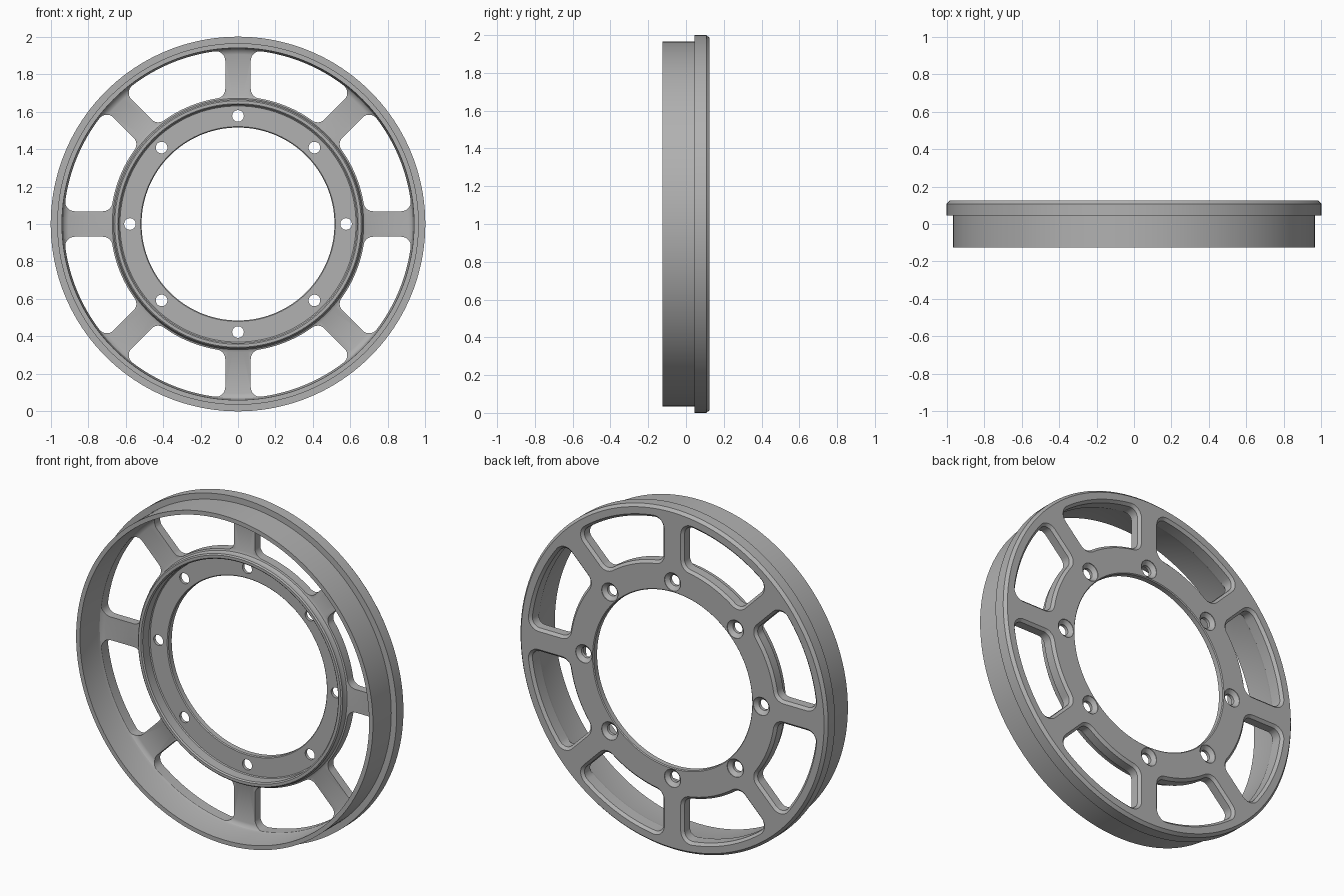
import bpy, bmesh, math
from mathutils import Vector

if "Cube" in bpy.data.objects:
    bpy.data.objects.remove(bpy.data.objects["Cube"])

SPOKES = 8
STEP = math.tau / SPOKES

metal = bpy.data.materials.new("grey metal")
metal.use_nodes = True
grey = (0.44, 0.44, 0.44, 1)
metal.diffuse_color = grey
metal.node_tree.nodes["Principled BSDF"].inputs["Base Color"].default_value = grey


def place(radius, angle, y):
    """Point on the wheel, whose axle runs along y at height 1."""
    return (radius * math.cos(angle), y, 1 + radius * math.sin(angle))


def bridge(bm, rings, closed=False):
    """Join successive rings of vertices; cap the ends unless closed."""
    pairs = list(zip(rings, rings[1:]))
    if closed:
        pairs.append((rings[-1], rings[0]))
    for a, b in pairs:
        n = len(a)
        for i in range(n):
            j = (i + 1) % n
            bm.faces.new((a[i], a[j], b[j], b[i]))
    if not closed:
        bm.faces.new(rings[0])
        bm.faces.new(rings[-1])


def finish(bm, name):
    bmesh.ops.recalc_face_normals(bm, faces=bm.faces[:])
    mesh = bpy.data.meshes.new(name)
    bm.to_mesh(mesh)
    bm.free()
    mesh.materials.append(metal)
    obj = bpy.data.objects.new(name, mesh)
    bpy.context.collection.objects.link(obj)
    return obj


def window_outline(grow):
    """Rounded opening between two spokes, as 2D points, offset by grow."""
    half, inner, outer, fillet = 0.068, 0.68, 0.93, 0.05
    side = half + fillet
    pts = []

    def corner(radial, start, end):
        c = Vector((math.sqrt(radial ** 2 - side ** 2), side))
        for i in range(9):
            a = start + (end - start) * i / 8
            pts.append(c + (fillet + grow) * Vector((math.cos(a), math.sin(a))))

    r_in, r_out = inner + fillet, outer - fillet
    corner(r_in, math.asin(side / r_in) - math.pi, -math.pi / 2)
    pts[:] = pts[::-1]
    pts[:] = pts[::-1]
    corner(r_out, -math.pi / 2, math.asin(side / r_out))
    polar = [(p.length, math.atan2(p.y, p.x)) for p in pts]
    mirrored = [(r, STEP - a) for r, a in reversed(polar)]

    def arc(start, end):
        return [(start[0], start[1] + (end[1] - start[1]) * i / 16) for i in range(1, 16)]

    return polar + arc(polar[-1], mirrored[0]) + mirrored + arc(mirrored[-1], polar[0])


# Wheel section: outer rim, flange, web, raised hub lip and bolt flange
section = [
    (0.965, -0.125), (0.965, 0.045), (1.0, 0.045), (1.0, 0.108),
    (0.985, 0.125), (0.52, 0.125), (0.515, 0.12), (0.515, 0.09),
    (0.52, 0.085), (0.63, 0.085), (0.635, 0.08), (0.635, 0.022),
    (0.642, 0.015), (0.658, 0.015), (0.665, 0.022), (0.665, 0.042),
    (0.671, 0.054), (0.685, 0.06), (0.905, 0.06), (0.921, 0.055),
    (0.931, 0.045), (0.935, 0.03), (0.94, -0.125),
]
bm = bmesh.new()
SEG = 160
rings = [[bm.verts.new(place(r, math.tau * i / SEG, y)) for i in range(SEG)]
         for r, y in section]
bridge(bm, rings, closed=True)
wheel = finish(bm, "spoked_wheel")

# Cutter for the chamfered windows and the countersunk bolt holes
bm = bmesh.new()
for k in range(SPOKES):
    turn = k * STEP
    bridge(bm, [[bm.verts.new(place(r, a + turn, y)) for r, a in window_outline(grow)]
                for grow, y in ((0, -0.05), (0, 0.11), (0.03, 0.14))])
    cx, _, cz = place(0.577, turn, 0)
    bridge(bm, [[bm.verts.new((cx + r * math.cos(math.tau * i / 32), y,
                               cz + r * math.sin(math.tau * i / 32))) for i in range(32)]
                for r, y in ((0.031, 0.05), (0.031, 0.103), (0.053, 0.122), (0.053, 0.14))])
cutter = finish(bm, "window_and_bolt_cutter")
cutter.hide_render = True

cut = wheel.modifiers.new("openings", "BOOLEAN")
cut.operation = "DIFFERENCE"
cut.solver = "EXACT"
cut.object = cutter

bpy.ops.object.select_all(action="DESELECT")
bpy.context.view_layer.objects.active = wheel
wheel.select_set(True)
bpy.ops.object.modifier_apply(modifier=cut.name)
bpy.data.objects.remove(cutter)
bpy.ops.object.shade_smooth_by_angle(angle=math.radians(30))
